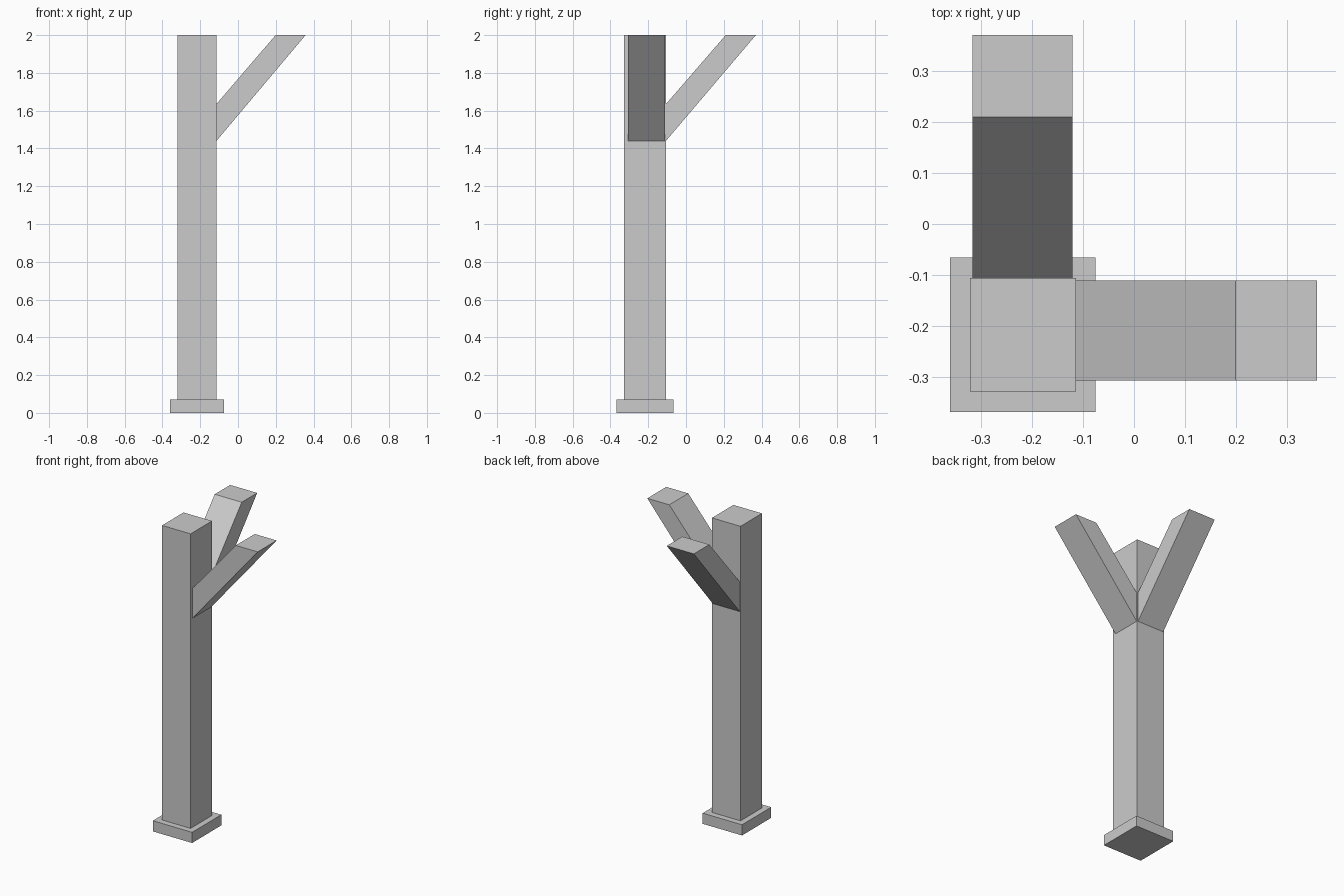
import bpy
import bmesh
from mathutils import Vector

cube = bpy.data.objects.get("Cube")
if cube:
    bpy.data.objects.remove(cube, do_unlink=True)

grey = bpy.data.materials.new("light grey")
grey.use_nodes = True
colour = (0.6, 0.6, 0.6, 1)
grey.diffuse_color = colour
grey.node_tree.nodes["Principled BSDF"].inputs["Base Color"].default_value = colour


def prism(name, profile, push):
    """Extrude a flat outline along a vector into a closed solid."""
    bm = bmesh.new()
    face = bm.faces.new([bm.verts.new(p) for p in profile])
    out = bmesh.ops.extrude_face_region(bm, geom=[face], use_keep_orig=True)
    moved = [v for v in out["geom"] if isinstance(v, bmesh.types.BMVert)]
    bmesh.ops.translate(bm, verts=moved, vec=Vector(push))
    bmesh.ops.recalc_face_normals(bm, faces=bm.faces)
    mesh = bpy.data.meshes.new(name)
    bm.to_mesh(mesh)
    bm.free()
    mesh.materials.append(grey)
    obj = bpy.data.objects.new(name, mesh)
    bpy.context.collection.objects.link(obj)
    return obj


def block(name, x0, x1, y0, y1, z0, z1):
    outline = [(x0, y0, z0), (x1, y0, z0), (x1, y1, z0), (x0, y1, z0)]
    return prism(name, outline, (0, 0, z1 - z0))


def brace_outline(root, inner, outer):
    """Slanted brace: upright cut at the post, level cut at the top."""
    return [(root, 1.44), (outer, 2.0), (inner, 2.0), (root, 1.635)]


# Foot and post
block("base_plate", -0.36, -0.075, -0.368, -0.066, 0, 0.07)
block("post", -0.321, -0.114, -0.328, -0.106, 0.07, 2.0)

# Two braces at right angles
side = brace_outline(-0.114, 0.199, 0.358)
prism("side_brace", [(x, -0.307, z) for x, z in side], (0, 0.196, 0))
back = brace_outline(-0.106, 0.21, 0.37)
prism("back_brace", [(-0.316, y, z) for y, z in back], (0.196, 0, 0))
